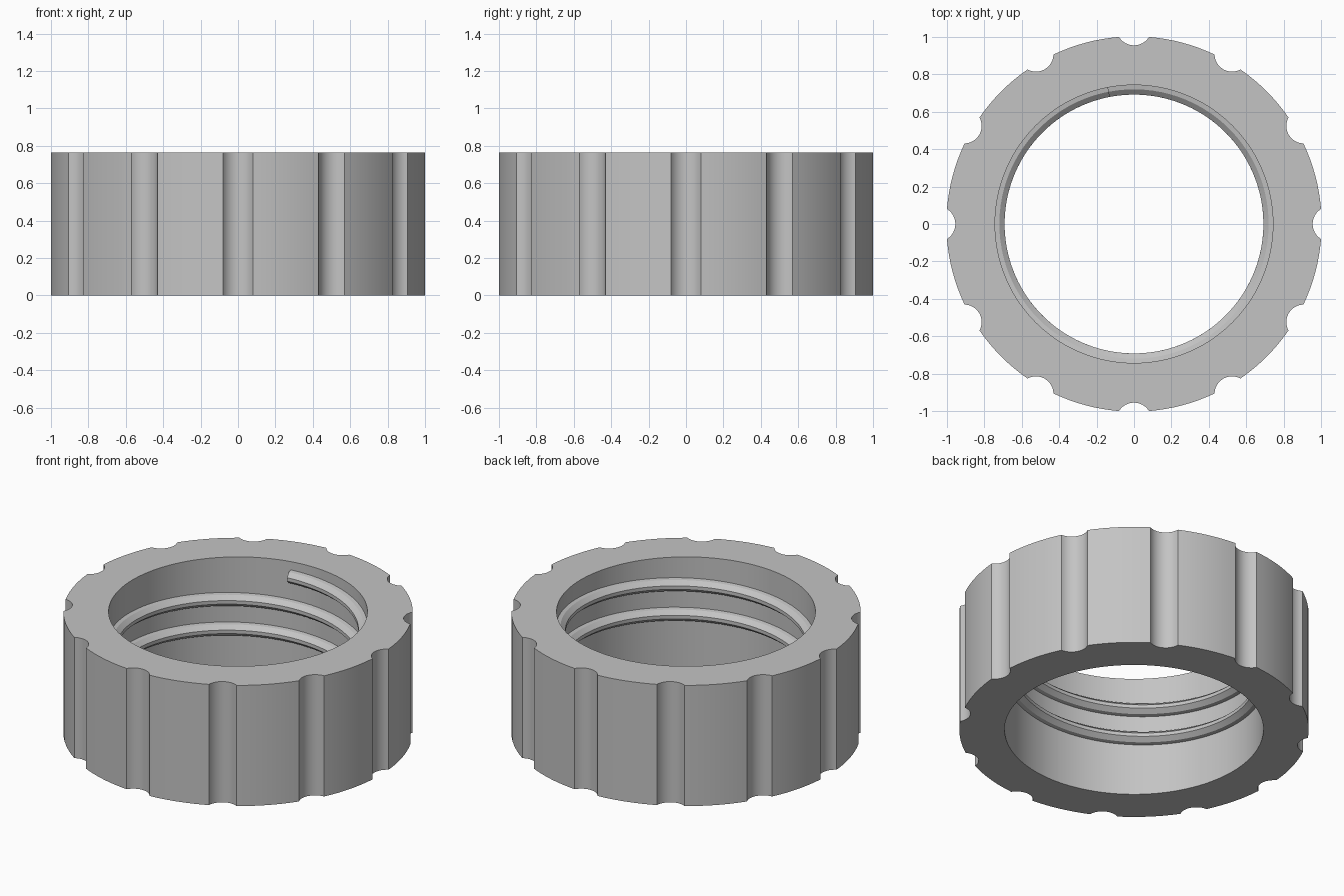
import bpy, bmesh
from math import sin, cos, pi, radians, asin, atan2, sqrt

cube = bpy.data.objects.get("Cube")
if cube:
    bpy.data.objects.remove(cube, do_unlink=True)

HEIGHT = 0.765
OUTER, INNER = 1.0032, 0.743
NOTCHES, NOTCH_R, NOTCH_C = 12, 0.0936, 1.0486
PITCH = 0.187

grey = bpy.data.materials.new("plain_grey")
grey.use_nodes = True
colour = (0.55, 0.55, 0.55, 1)
grey.diffuse_color = colour
grey.node_tree.nodes["Principled BSDF"].inputs["Base Color"].default_value = colour


def finish(name, bm):
    bmesh.ops.recalc_face_normals(bm, faces=bm.faces)
    mesh = bpy.data.meshes.new(name)
    bm.to_mesh(mesh)
    bm.free()
    obj = bpy.data.objects.new(name, mesh)
    bpy.context.collection.objects.link(obj)
    mesh.materials.append(grey)
    bpy.ops.object.select_all(action='DESELECT')
    obj.select_set(True)
    bpy.context.view_layer.objects.active = obj
    bpy.ops.object.shade_smooth_by_angle(angle=radians(25))
    return obj


def sweep(bm, sections, closed):
    """Join successive closed cross-sections with quads."""
    rings = [[bm.verts.new(p) for p in s] for s in sections]
    pairs = list(zip(rings, rings[1:]))
    if closed:
        pairs.append((rings[-1], rings[0]))
    for a, b in pairs:
        n = len(a)
        for i in range(n):
            j = (i + 1) % n
            bm.faces.new((a[i], a[j], b[j], b[i]))
    if not closed:
        bm.faces.new(rings[0])
        bm.faces.new(rings[-1])


# Ring body: outline of round lands and scooped grip notches
half = asin(0.08 / OUTER)
spread = atan2(0.08, NOTCH_C - sqrt(OUTER ** 2 - 0.08 ** 2))
step = 2 * pi / NOTCHES
outline = []
for k in range(NOTCHES):
    for i in range(13):
        t = spread * (i / 6 - 1)
        x, y = NOTCH_C - NOTCH_R * cos(t), NOTCH_R * sin(t)
        outline.append((sqrt(x * x + y * y), k * step + atan2(y, x)))
    for i in range(1, 8):
        outline.append((OUTER, k * step + half + (step - 2 * half) * i / 8))

body = bmesh.new()
sweep(body, [[(r * cos(a), r * sin(a), z) for r, z in
              ((q, 0), (q, HEIGHT), (INNER, HEIGHT), (INNER, 0))]
             for q, a in outline], True)
finish("ring_body", body)

# Inner helical thread with a trapezoid profile (radius, height)
upper = [(0.75, 0.04), (0.72, 0.035), (0.692, 0.011)]
profile = upper + [(r, -z) for r, z in reversed(upper)]
TOP_ANGLE, TOP_Z, TURN = radians(101), 0.674, radians(761)
STEPS = 200
sections = []
for i in range(STEPS + 1):
    turn = TURN * i / STEPS
    a, z0 = TOP_ANGLE - turn, TOP_Z - PITCH * turn / (2 * pi)
    sections.append([(r * cos(a), r * sin(a), z0 + z) for r, z in profile])
thread = bmesh.new()
sweep(thread, sections, False)
finish("inner_thread", thread)
